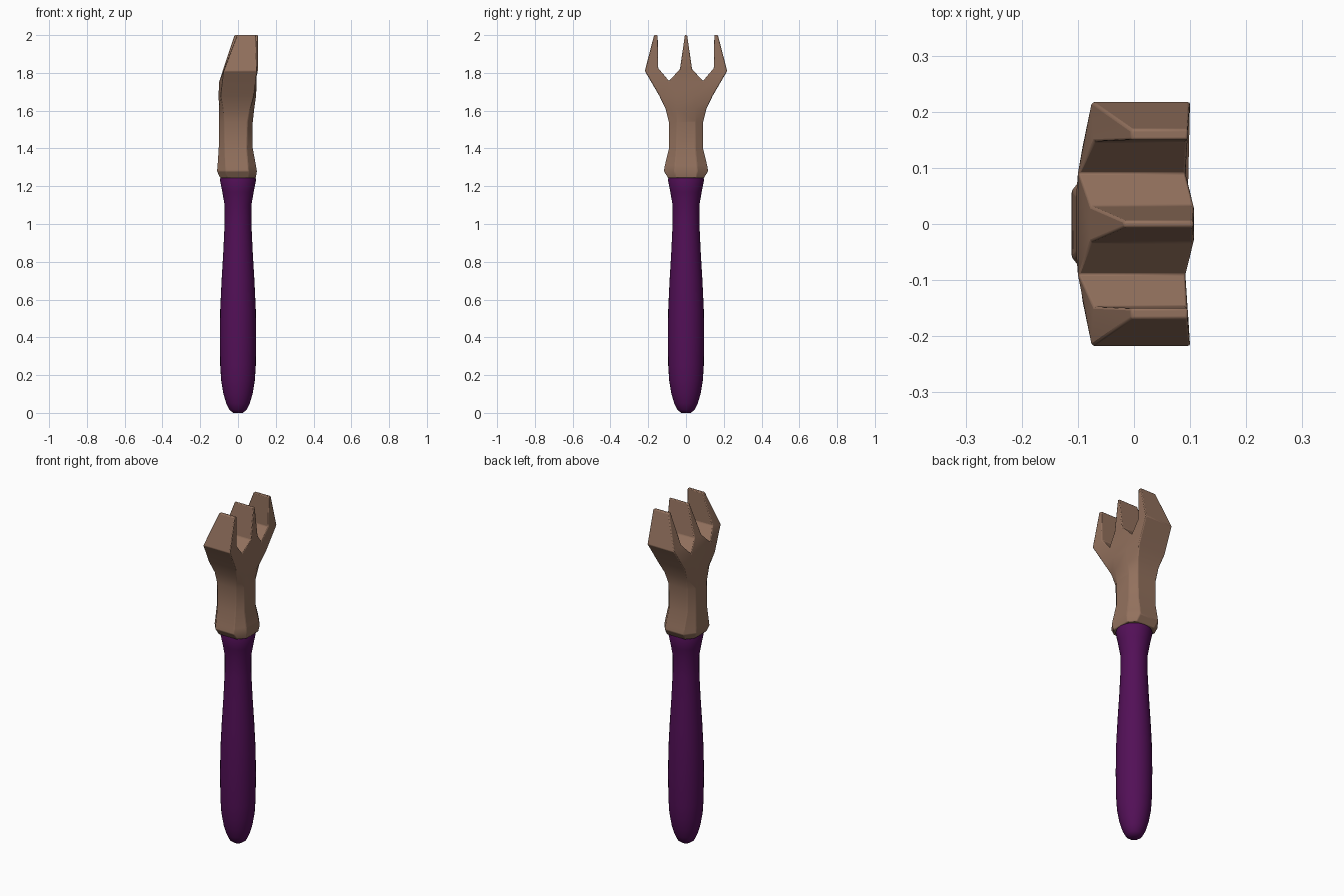
import bpy, bmesh, math

if "Cube" in bpy.data.objects:
    bpy.data.objects.remove(bpy.data.objects["Cube"])


def material(name, rgb):
    m = bpy.data.materials.new(name)
    m.diffuse_color = (*rgb, 1)
    m.use_nodes = True
    m.node_tree.nodes["Principled BSDF"].inputs["Base Color"].default_value = m.diffuse_color
    return m


def finish(bm, name, mat, angle):
    bmesh.ops.recalc_face_normals(bm, faces=bm.faces)
    me = bpy.data.meshes.new(name)
    bm.to_mesh(me)
    bm.free()
    ob = bpy.data.objects.new(name, me)
    bpy.context.collection.objects.link(ob)
    me.materials.append(mat)
    bpy.ops.object.select_all(action='DESELECT')
    ob.select_set(True)
    bpy.context.view_layer.objects.active = ob
    bpy.ops.object.shade_smooth_by_angle(angle=math.radians(angle))
    return ob


purple = material("purple grip", (0.085, 0.005, 0.095))
brown = material("brown wood", (0.29, 0.165, 0.11))

# Handle: turned profile (radius, height)
profile = [(0.025, 0.0), (0.045, 0.015), (0.062, 0.05), (0.077, 0.1), (0.089, 0.17),
           (0.094, 0.25), (0.096, 0.4), (0.094, 0.55), (0.087, 0.7), (0.078, 0.85),
           (0.071, 1.0), (0.071, 1.1), (0.083, 1.17), (0.096, 1.235), (0.09, 1.25)]
N = 32
bm = bmesh.new()
rings = [[bm.verts.new((r * math.cos(2 * math.pi * i / N), r * math.sin(2 * math.pi * i / N), z))
          for i in range(N)] for r, z in profile]
for a, b in zip(rings, rings[1:]):
    for i in range(N):
        j = (i + 1) % N
        bm.faces.new((a[i], a[j], b[j], b[i]))
bm.faces.new(rings[0])
bm.faces.new(rings[-1])
finish(bm, "handle", purple, 40)

# Fork head: flat outline in y/z with a back and a front x depth at each point
# neck rows: z, half width, half width of flat centre, back x, front x, edge chamfer
rows = [(1.243, 0.094, 0.055, -0.094, 0.094, 0.035),
        (1.28, 0.117, 0.06, -0.111, 0.10, 0.045),
        (1.31, 0.112, 0.058, -0.108, 0.095, 0.042),
        (1.40, 0.09, 0.05, -0.102, 0.078, 0.032),
        (1.54, 0.091, 0.05, -0.10, 0.078, 0.028),
        (1.61, 0.108, 0.05, -0.10, 0.086, 0.022),
        (1.68, 0.142, 0.05, -0.103, 0.096, 0.012)]
# crown points: y, z, back x, front x
pts = {"notch": (0.09, 1.757, -0.10, 0.092), "shoulder": (0.218, 1.81, -0.075, 0.10),
       "inner": (0.147, 1.825, -0.072, 0.095), "tip_in": (0.15, 2.0, -0.005, 0.096),
       "tip_out": (0.169, 2.0, -0.005, 0.096), "mid": (0.032, 1.82, -0.078, 0.107),
       "mid_tip": (0.006, 2.0, -0.018, 0.106)}
for k, (z, w, c, xb, xf, ch) in enumerate(rows):
    pts["c%d" % k] = (c, z, xb, xf)
    pts["w%d" % k] = (w, z, xb + ch, xf - ch)

bm = bmesh.new()
back, front = {}, {}
for name, (y, z, xb, xf) in pts.items():
    for s in (-1, 1):
        back[name, s] = bm.verts.new((xb, s * y, z))
        front[name, s] = bm.verts.new((xf, s * y, z))

panels = []
for k in range(len(rows) - 1):
    a, b, c, d = "c%d" % k, "w%d" % k, "w%d" % (k + 1), "c%d" % (k + 1)
    panels.append([(a, -1), (a, 1), (d, 1), (d, -1)])
    panels += [[(n, s) for n in (a, b, c, d)][::s] for s in (-1, 1)]
top = len(rows) - 1
# outer prongs
for path in (("c%d" % top, "w%d" % top, "shoulder", "notch"),
             ("notch", "shoulder", "inner"),
             ("inner", "shoulder", "tip_out", "tip_in")):
    panels += [[(n, s) for n in path][::s] for s in (-1, 1)]
# middle prong
centre = ("c%d" % top, "notch", "mid", "mid_tip")
for a, b in zip(centre, centre[1:]):
    panels.append([(a, -1), (a, 1), (b, 1), (b, -1)])

edges = {(p[i - 1], p[i]) for p in panels for i in range(len(p))}
for p in panels:
    bm.faces.new([front[q] for q in p])
    bm.faces.new([back[q] for q in reversed(p)])
for a, b in edges:
    if (b, a) not in edges:      # outline edge: close the side wall
        bm.faces.new((front[b], front[a], back[a], back[b]))

head = finish(bm, "fork_head", brown, 32)
bev = head.modifiers.new("soft edges", 'BEVEL')
bev.width = 0.004
bev.segments = 2
bev.limit_method = 'ANGLE'
bev.angle_limit = math.radians(32)
